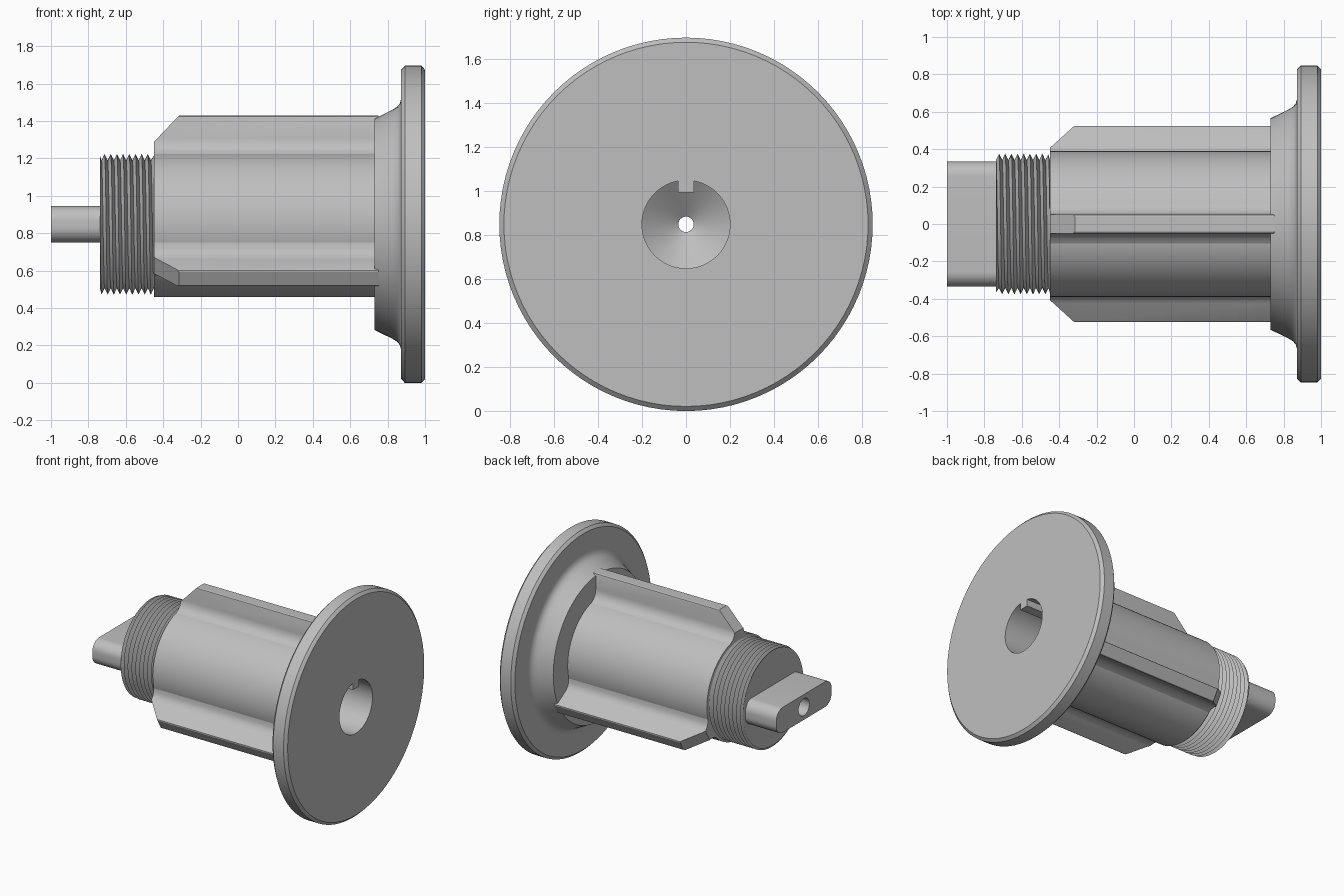
import bpy, bmesh
from math import cos, sin, pi, radians

if "Cube" in bpy.data.objects:
    bpy.data.objects.remove(bpy.data.objects["Cube"], do_unlink=True)

AXIS_Z = 0.848
SEG = 96

grey = bpy.data.materials.new("plain grey")
grey.use_nodes = True
grey.diffuse_color = (0.52, 0.52, 0.52, 1)
grey.node_tree.nodes["Principled BSDF"].inputs["Base Color"].default_value = (0.52, 0.52, 0.52, 1)


def finish(name, bm):
    bmesh.ops.recalc_face_normals(bm, faces=bm.faces)
    mesh = bpy.data.meshes.new(name)
    bm.to_mesh(mesh)
    bm.free()
    mesh.materials.append(grey)
    obj = bpy.data.objects.new(name, mesh)
    bpy.context.collection.objects.link(obj)
    smooth(obj)
    return obj


def smooth(obj):
    bpy.ops.object.select_all(action='DESELECT')
    obj.select_set(True)
    bpy.context.view_layer.objects.active = obj
    bpy.ops.object.shade_smooth_by_angle(angle=radians(28))


def lathe(name, profile, closed, seg=SEG):
    """Revolve (x, radius) points around the long axis."""
    bm = bmesh.new()
    rings = [[bm.verts.new((x, r * cos(2 * pi * i / seg), AXIS_Z + r * sin(2 * pi * i / seg)))
              for i in range(seg)] for x, r in profile]
    pairs = list(zip(rings, rings[1:]))
    if closed:
        pairs.append((rings[-1], rings[0]))
    else:
        bm.faces.new(rings[0])
        bm.faces.new(rings[-1])
    for a, b in pairs:
        for i in range(seg):
            j = (i + 1) % seg
            bm.faces.new((a[i], a[j], b[j], b[i]))
    return finish(name, bm)


# Flanged barrel with its stepped, drill-pointed bore
lathe("flanged_body", [
    (1, 0.2), (-0.3, 0.2), (-0.42, 0.035), (-0.735, 0.035),
    (-0.735, 0.335), (-0.45, 0.335), (-0.45, 0.39), (0.73, 0.39),
    (0.73, 0.565), (0.825, 0.612), (0.85, 0.627), (0.865, 0.645), (0.872, 0.67),
    (0.872, 0.827), (0.892, 0.848), (0.98, 0.848), (1, 0.827)], True)


# Helical thread: ridges and grooves alternate along a slanted grid
def thread(name, start, end, pitch, root, crest):
    bm = bmesh.new()
    rows = int((end - start) / pitch * 2) + 4
    grid = []
    for k in range(-3, rows):
        row = []
        for i in range(SEG + 1):
            a = 2 * pi * i / SEG
            x = start + k * pitch / 2 + pitch * i / SEG
            r = crest if k % 2 else root
            # Bevel the first and last turns
            limit = root + 0.025 + max(0, min(x - start, end - x))
            r = min(r, limit)
            row.append(bm.verts.new((min(max(x, start), end), r * cos(a), AXIS_Z + r * sin(a))))
        grid.append(row)
    for a, b in zip(grid, grid[1:]):
        for i in range(SEG):
            quad = (a[i], a[i + 1], b[i + 1], b[i])
            if max(v.co.x for v in quad) - min(v.co.x for v in quad) > 1e-5:
                bm.faces.new(quad)
    # Flat ring closing the outer end
    ring = [[bm.verts.new((start, r * cos(2 * pi * i / SEG), AXIS_Z + r * sin(2 * pi * i / SEG)))
             for i in range(SEG)] for r in (root - 0.02, root + 0.02)]
    for i in range(SEG):
        j = (i + 1) % SEG
        bm.faces.new((ring[0][i], ring[0][j], ring[1][j], ring[1][i]))
    bmesh.ops.remove_doubles(bm, verts=bm.verts, dist=1e-5)
    return finish(name, bm)


thread("screw_thread", -0.738, -0.45, 0.033, 0.342, 0.376)


# Guide ribs: filleted at the root, chamfered at the leading end
def rib(name, angle):
    levels = [(0.11, 0.372), (0.078, 0.392), (0.06, 0.415), (0.052, 0.44),
              (0.05, 0.46), (0.05, 0.57), (0.047, 0.577), (0.04, 0.581)]
    u, t = (cos(angle), sin(angle)), (-sin(angle), cos(angle))
    bm = bmesh.new()

    def vert(x, w, r):
        return bm.verts.new((x, u[0] * r + t[0] * w, AXIS_Z + u[1] * r + t[1] * w))

    loops = []
    for w, r in levels:
        nose = -0.45 + max(0, r - 0.44) * 0.95
        loops.append([vert(nose, -w, r), vert(nose, w, r), vert(0.75, w, r), vert(0.75, -w, r)])
    for a, b in zip(loops, loops[1:]):
        for i in range(4):
            j = (i + 1) % 4
            bm.faces.new((a[i], a[j], b[j], b[i]))
    bm.faces.new(loops[0])
    bm.faces.new(loops[-1])
    return finish(name, bm)


for label, degrees in (("top", 90), ("front", 210), ("back", 330)):
    rib(label + "_rib", radians(degrees))


def block(name, low, high):
    bm = bmesh.new()
    bmesh.ops.create_cube(bm, size=1)
    for v in bm.verts:
        v.co = [low[i] if v.co[i] < 0 else high[i] for i in range(3)]
    return bm


# Key standing inside the bore
finish("bore_key", block("bore_key", (-0.32, -0.037, AXIS_Z + 0.145), (1, 0.037, AXIS_Z + 0.2)))

# Flat drive tab with rounded long edges
bm = block("drive_tab", (-1, -0.335, AXIS_Z - 0.097), (-0.72, 0.335, AXIS_Z + 0.097))
long_edges = [e for e in bm.edges if abs(e.verts[0].co.x - e.verts[1].co.x) > 0.1]
bmesh.ops.bevel(bm, geom=long_edges, offset=0.08, segments=10, profile=0.5, affect='EDGES')
tab = finish("drive_tab", bm)

# Counterbored hole through the tab
cutter = lathe("hole_cutter", [(-1.05, 0.065), (-0.9, 0.065), (-0.88, 0.035), (-0.7, 0.035)], False, 48)
cutter.hide_render = True
cut = tab.modifiers.new("hole", 'BOOLEAN')
cut.operation = 'DIFFERENCE'
cut.solver = 'EXACT'
cut.object = cutter
bpy.context.view_layer.objects.active = tab
bpy.ops.object.modifier_apply(modifier=cut.name)
bpy.data.objects.remove(cutter, do_unlink=True)
smooth(tab)
